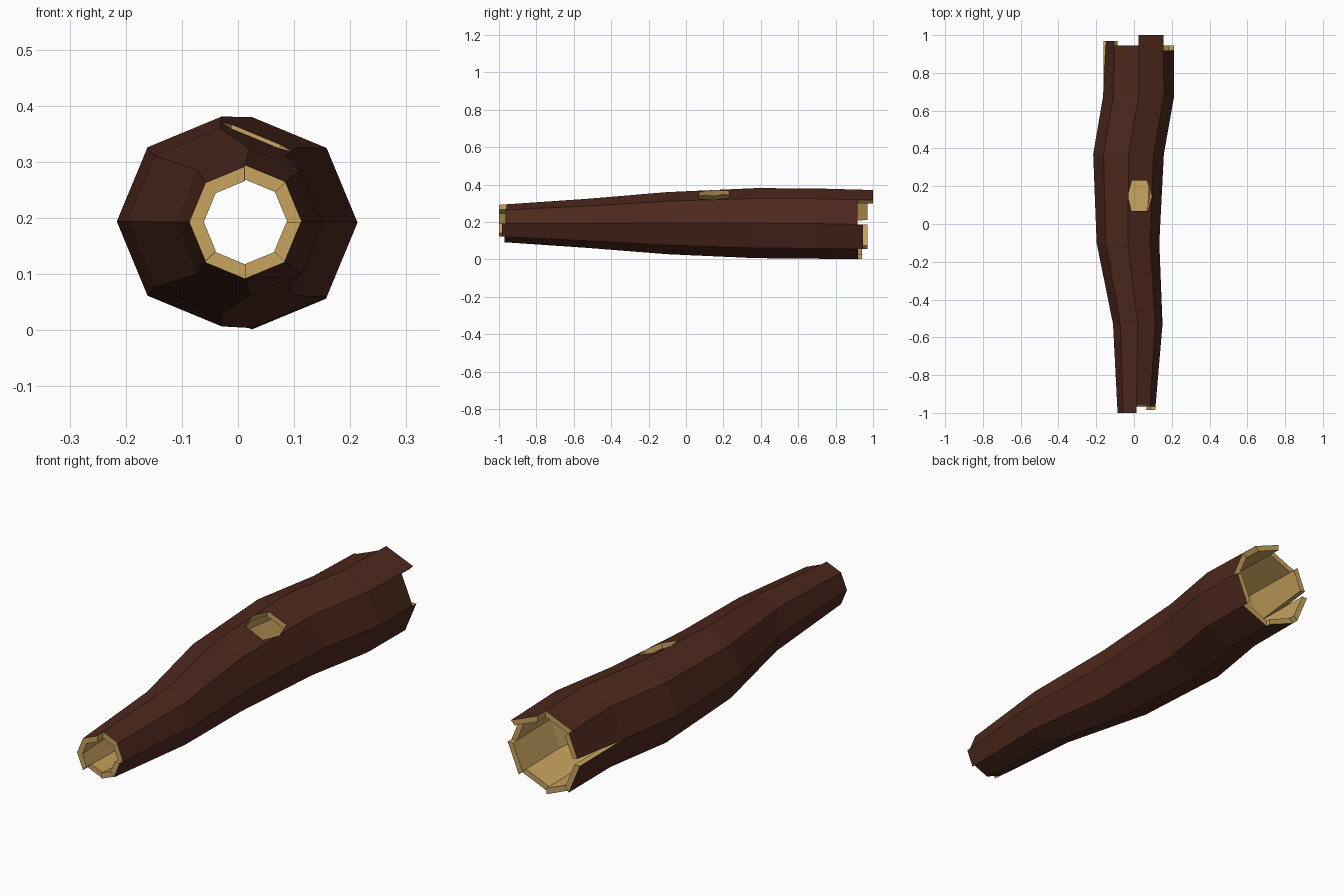
import bpy, bmesh, math
from mathutils import Vector

if "Cube" in bpy.data.objects:
    bpy.data.objects.remove(bpy.data.objects["Cube"])

def material(name, rgb):
    m = bpy.data.materials.new(name)
    m.diffuse_color = (*rgb, 1)
    m.use_nodes = True
    m.node_tree.nodes["Principled BSDF"].inputs["Base Color"].default_value = m.diffuse_color
    return m

bark = material("bark", (0.075, 0.021, 0.012))
wood = material("bare_wood", (0.58, 0.37, 0.115))

# Log sections: y, centre x, centre z, radius
SECTIONS = [(-1.0, 0.012, 0.193, 0.099), (-0.53, 0.02, 0.193, 0.131),
            (-0.1, -0.032, 0.194, 0.166), (0.37, -0.029, 0.194, 0.187),
            (0.68, 0.025, 0.192, 0.188), (1.0, 0.025, 0.186, 0.185)]
# Uneven ends of the eight bark strips, anticlockwise from the right side
FRONT = [-0.965, -0.96, -1.0, -1.0, -1.0, -0.965, -0.97, -0.985]
BACK = [0.918, 1.0, 0.945, 0.97, 0.97, 0.94, 0.92, 0.945]
THICK = 0.026
CRACK_Y = 0.68

bm = bmesh.new()
cache = {}

def section(y):
    for a, b in zip(SECTIONS, SECTIONS[1:]):
        if y <= b[0] + 1e-6:
            t = (y - a[0]) / (b[0] - a[0])
            return [p + (q - p) * t for p, q in zip(a, b)]

def vert(line, y, inner, strip):
    _, cx, cz, r = section(y)
    r -= THICK * inner
    def corner(k):
        a = k * math.pi / 4
        return Vector((cx + r * math.cos(a), y, cz + r * math.sin(a)))
    p = corner(line)
    # the left strip pulls away from its neighbour to open the crack
    if strip == 3 and line == 4 and y > CRACK_Y:
        p = p.lerp(corner(3), 0.22 * (y - CRACK_Y) / 0.29)
    key = tuple(round(c, 5) for c in p)
    if key not in cache:
        cache[key] = bm.verts.new(p)
    return cache[key]

def face(verts, mat):
    bm.faces.new(verts).material_index = mat

def wall(line, y0, y1, strip):
    if y1 - y0 > 1e-4:
        face([vert(line, y0, 0, strip), vert(line, y1, 0, strip),
              vert(line, y1, 1, strip), vert(line, y0, 1, strip)], 1)

for s in range(8):
    lo, hi = FRONT[s], BACK[s]
    levels = [lo] + [q[0] for q in SECTIONS[1:-1]] + [hi]
    # outer bark and inner wood
    for y0, y1 in zip(levels, levels[1:]):
        def side(line, other):
            extra = {y for y in (FRONT[other], BACK[other]) if y0 < y < y1}
            return line, sorted({y0, y1} | extra)
        a, ya = side(s, (s - 1) % 8)
        b, yb = side(s + 1, (s + 1) % 8)
        for inner in (0, 1):
            face([vert(a, y, inner, s) for y in ya] +
                 [vert(b, y, inner, s) for y in reversed(yb)], inner)
    # end caps
    for y in (lo, hi):
        face([vert(s, y, 0, s), vert(s + 1, y, 0, s),
              vert(s + 1, y, 1, s), vert(s, y, 1, s)], 1)
    # stepped edges between neighbouring strips
    n = (s + 1) % 8
    f0, f1 = sorted((FRONT[s], FRONT[n]))
    wall(s + 1, f0, f1, s)
    if s == 3:
        wall(4, CRACK_Y, BACK[3], 3)
        wall(4, CRACK_Y, BACK[4], 4)
    else:
        b0, b1 = sorted((BACK[s], BACK[n]))
        wall(s + 1, b0, b1, s)

bmesh.ops.recalc_face_normals(bm, faces=bm.faces[:])

def make_object(name, b):
    me = bpy.data.meshes.new(name)
    b.to_mesh(me)
    b.free()
    me.materials.append(bark)
    me.materials.append(wood)
    ob = bpy.data.objects.new(name, me)
    bpy.context.scene.collection.objects.link(ob)
    return ob

log = make_object("hollow_log", bm)

# Hexagonal knot hole through the upper right strip
ang = math.radians(67.5)
out = Vector((math.cos(ang), 0, math.sin(ang)))
across = Vector((math.sin(ang), 0, -math.cos(ang)))
mid = Vector((-0.031, 0.15, 0.194)) + out * 0.164
cb = bmesh.new()
hexagon = [(-0.07, 0), (-0.047, -0.08), (0.047, -0.08), (0.07, 0), (0.047, 0.08), (-0.047, 0.08)]
rings = [[cb.verts.new(mid + across * u + Vector((0, v, 0)) + out * d) for u, v in hexagon]
         for d in (-0.08, 0.08)]
cb.faces.new(rings[0])
cb.faces.new(rings[1])
for i in range(6):
    j = (i + 1) % 6
    cb.faces.new([rings[0][i], rings[0][j], rings[1][j], rings[1][i]])
for f in cb.faces:
    f.material_index = 1
bmesh.ops.recalc_face_normals(cb, faces=cb.faces[:])
cutter = make_object("knot_hole_cutter", cb)
cutter.hide_render = True

mod = log.modifiers.new("knot_hole", 'BOOLEAN')
mod.operation = 'DIFFERENCE'
mod.solver = 'EXACT'
mod.object = cutter
bpy.context.view_layer.objects.active = log
bpy.ops.object.modifier_apply(modifier=mod.name)
bpy.data.objects.remove(cutter)
